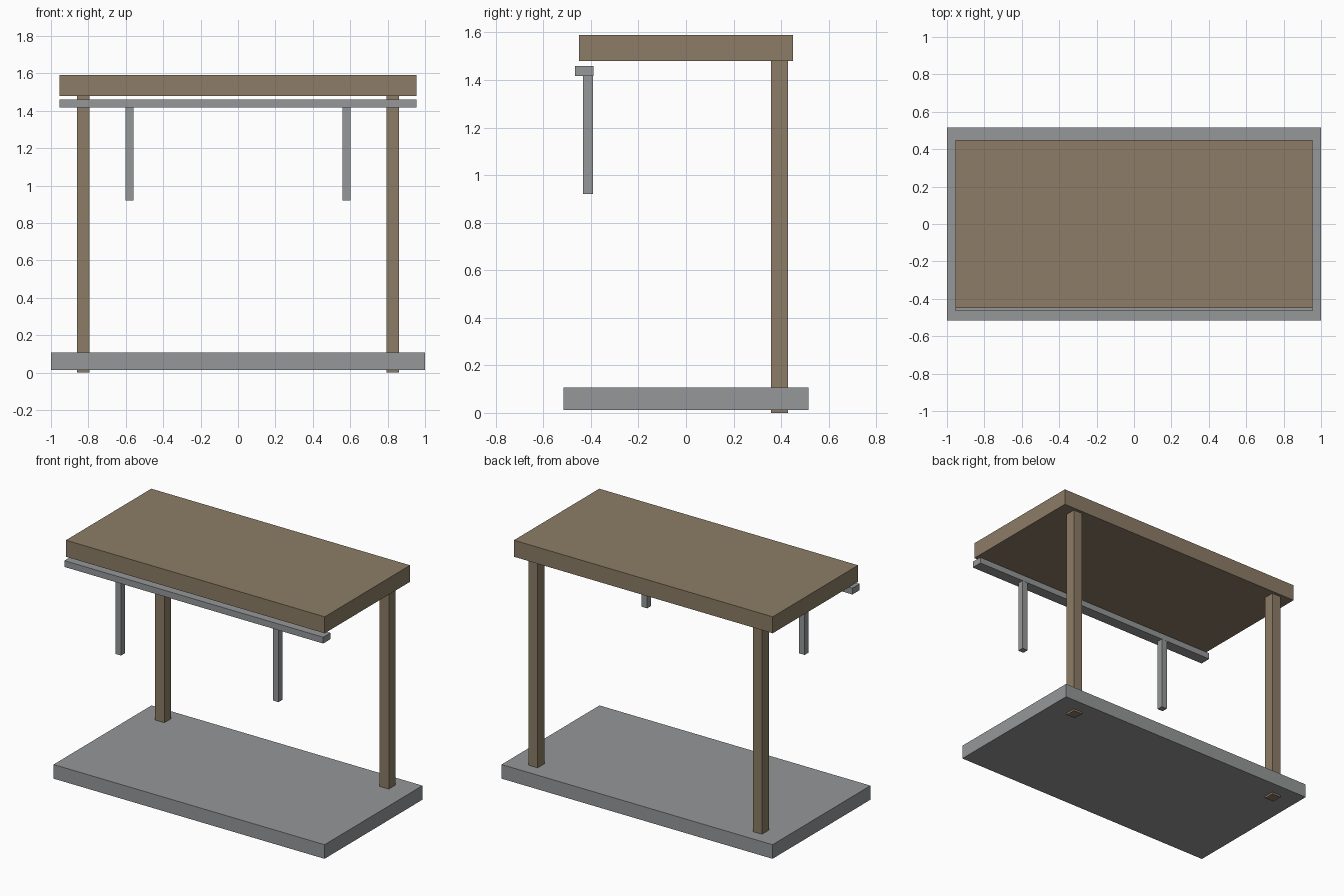
import bpy

if "Cube" in bpy.data.objects:
    bpy.data.objects.remove(bpy.data.objects["Cube"])


def material(name, rgb):
    m = bpy.data.materials.new(name)
    m.diffuse_color = (*rgb, 1.0)
    m.use_nodes = True
    m.node_tree.nodes["Principled BSDF"].inputs["Base Color"].default_value = m.diffuse_color
    return m


wood = material("brown wood", (0.262, 0.202, 0.133))
grey = material("grey concrete", (0.300, 0.309, 0.314))


def box(name, x, y, z, mat):
    """Box from (min, max) ranges along each axis."""
    bpy.ops.mesh.primitive_cube_add(
        size=1, location=[(a + b) / 2 for a, b in (x, y, z)])
    ob = bpy.context.object
    ob.name = name
    ob.scale = [b - a for a, b in (x, y, z)]
    bpy.ops.object.transform_apply(location=False, rotation=False, scale=True)
    ob.data.materials.append(mat)
    return ob


# Base slab and roof
box("base_slab", (-1, 1), (-0.516, 0.516), (0.013, 0.107), grey)
box("roof", (-0.955, 0.955), (-0.45, 0.45), (1.48, 1.59), wood)

# Front rail just under the roof
box("front_rail", (-0.955, 0.955), (-0.466, -0.39), (1.418, 1.46), grey)

# Mirrored rear posts (their feet poke through the slab) and hanging struts
for side, s in (("left", -1), ("right", 1)):
    box(side + "_rear_post", sorted((s * 0.794, s * 0.862)),
        (0.358, 0.43), (0.0, 1.48), wood)
    box(side + "_hanging_strut", sorted((s * 0.56, s * 0.602)),
        (-0.433, -0.391), (0.92, 1.418), grey)
